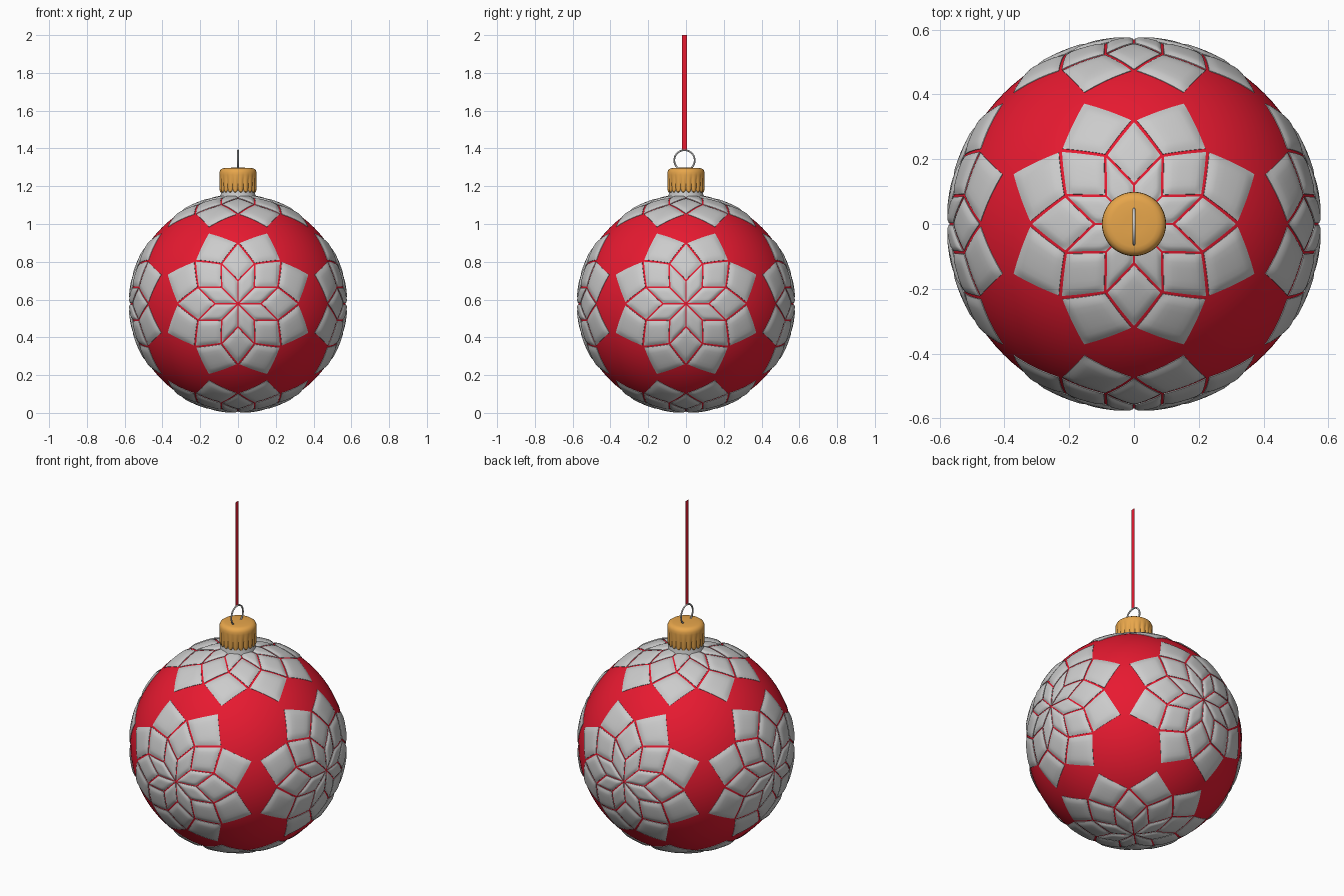
import bpy, bmesh
from math import sin, cos, pi, radians
from mathutils import Vector, Matrix

if "Cube" in bpy.data.objects:
    bpy.data.objects.remove(bpy.data.objects["Cube"])

CZ, R_BALL, R_TILE = 0.578, 0.57, 0.579


def material(name, rgb):
    m = bpy.data.materials.new(name)
    m.diffuse_color = (*rgb, 1)
    m.use_nodes = True
    m.node_tree.nodes["Principled BSDF"].inputs["Base Color"].default_value = m.diffuse_color
    return m


RED = material("red", (0.8, 0.01, 0.03))
GOLD = material("gold", (0.8, 0.38, 0.07))


def finish(name, bm, mat=None, angle=40):
    me = bpy.data.meshes.new(name)
    bm.to_mesh(me)
    bm.free()
    ob = bpy.data.objects.new(name, me)
    bpy.context.collection.objects.link(ob)
    if mat:
        me.materials.append(mat)
    me.polygons.foreach_set("use_smooth", [True] * len(me.polygons))
    me.set_sharp_from_angle(angle=radians(angle))
    return ob


def lathe(name, profile, n, mat=None, ribs=0):
    """Spin (radius, z, rib depth, scallop) rows round z, closed at both ends."""
    bm = bmesh.new()
    rows = []
    for r, z, depth, scallop in profile:
        row = []
        for i in range(n):
            t = 2 * pi * i / n
            wave = abs(sin(ribs * t / 2)) if ribs else 1
            rr = r - depth * (1 - wave)
            row.append(bm.verts.new((rr * cos(t), rr * sin(t), z + scallop * (1 - wave))))
        rows.append(row)
    for a, b in zip(rows, rows[1:]):
        for i in range(n):
            j = (i + 1) % n
            bm.faces.new((a[i], a[j], b[j], b[i]))
    bm.faces.new(rows[0][::-1])
    bm.faces.new(rows[-1])
    return finish(name, bm, mat)


# Red ball
bm = bmesh.new()
bmesh.ops.create_uvsphere(bm, u_segments=96, v_segments=48, radius=R_BALL,
                          matrix=Matrix.Translation((0, 0, CZ)))
finish("ball", bm, RED)

# Pillowed diamond tiles: three rings of eight on each of six sides
POLAR = [radians(d) for d in (0, 12.2, 23.5, 34.2, 45.6)]
GAP = 0.035
STEPS = [0, 0.03, 0.08, 0.14, 0.21, 0.35, 0.5, 0.65, 0.79, 0.86, 0.92, 0.97, 1]


def puff(t):
    return sin(min(1, min(t, 1 - t) / 0.22) * pi / 2)


def add_tile(bm, corners):
    c0, c1, c2, c3 = corners
    ts = [0] + STEPS + [1]          # doubled ends make the side walls
    last = len(ts) - 1
    grid = []
    for i, s in enumerate(ts):
        row = []
        for j, t in enumerate(ts):
            u, v = (GAP + (1 - 2 * GAP) * k for k in (s, t))
            d = (c0.lerp(c1, u)).lerp(c3.lerp(c2, u), v).normalized()
            if i in (0, last) or j in (0, last):
                r = R_BALL - 0.006
            else:
                r = R_BALL + 0.002 + (R_TILE - R_BALL - 0.002) * puff(s) * puff(t)
            row.append(bm.verts.new(d * r + Vector((0, 0, CZ))))
        grid.append(row)
    for i in range(last):
        for j in range(last):
            bm.faces.new((grid[i][j], grid[i + 1][j], grid[i + 1][j + 1], grid[i][j + 1]))


sides = {"front": (0, -1, 0), "back": (0, 1, 0), "right": (1, 0, 0),
         "left": (-1, 0, 0), "top": (0, 0, 1), "bottom": (0, 0, -1)}
for side, axis in sides.items():
    n = Vector(axis)
    a = Vector((n.z, n.x, n.y))
    b = n.cross(a)

    def point(polar, turn):
        return n * cos(polar) + (a * cos(turn) + b * sin(turn)) * sin(polar)

    bm = bmesh.new()
    half = pi / 8
    for ring in (1, 2, 3):
        for k in range(8):
            th = k * pi / 4 + ring * half
            add_tile(bm, (point(POLAR[ring - 1], th), point(POLAR[ring], th - half),
                          point(POLAR[ring + 1], th), point(POLAR[ring], th + half)))
    finish("tile_flower_" + side, bm)

# Grey collar under the cap
lathe("collar", [(0.094, 1.115, 0, 0), (0.094, 1.15, 0, 0), (0.09, 1.16, 0, 0),
                 (0.09, 1.19, 0, 0)], 64)

# Gold cap with ribbed, scalloped skirt
lathe("cap", [(0.09, 1.166, 0.004, 0.014), (0.097, 1.17, 0.006, 0.014),
              (0.099, 1.185, 0.006, 0.006), (0.099, 1.235, 0.005, 0),
              (0.099, 1.26, 0, 0), (0.098, 1.275, 0, 0), (0.093, 1.287, 0, 0),
              (0.083, 1.294, 0, 0), (0.07, 1.297, 0, 0), (0.03, 1.298, 0, 0)],
      160, GOLD, ribs=20)

# Wire ring standing in the cap
bpy.ops.mesh.primitive_torus_add(major_radius=0.054, minor_radius=0.0045, major_segments=48,
                                 minor_segments=10, location=(0, -0.008, 1.337),
                                 rotation=(0, pi / 2, 0))
bpy.context.object.name = "hanging_ring"
bpy.ops.object.shade_smooth()

# Flat red ribbon
bm = bmesh.new()
bm.faces.new([bm.verts.new((0, y, z)) for y, z in
              ((-0.022, 1.39), (0.006, 1.39), (0.006, 2.0), (-0.022, 2.0))])
finish("ribbon", bm, RED)
